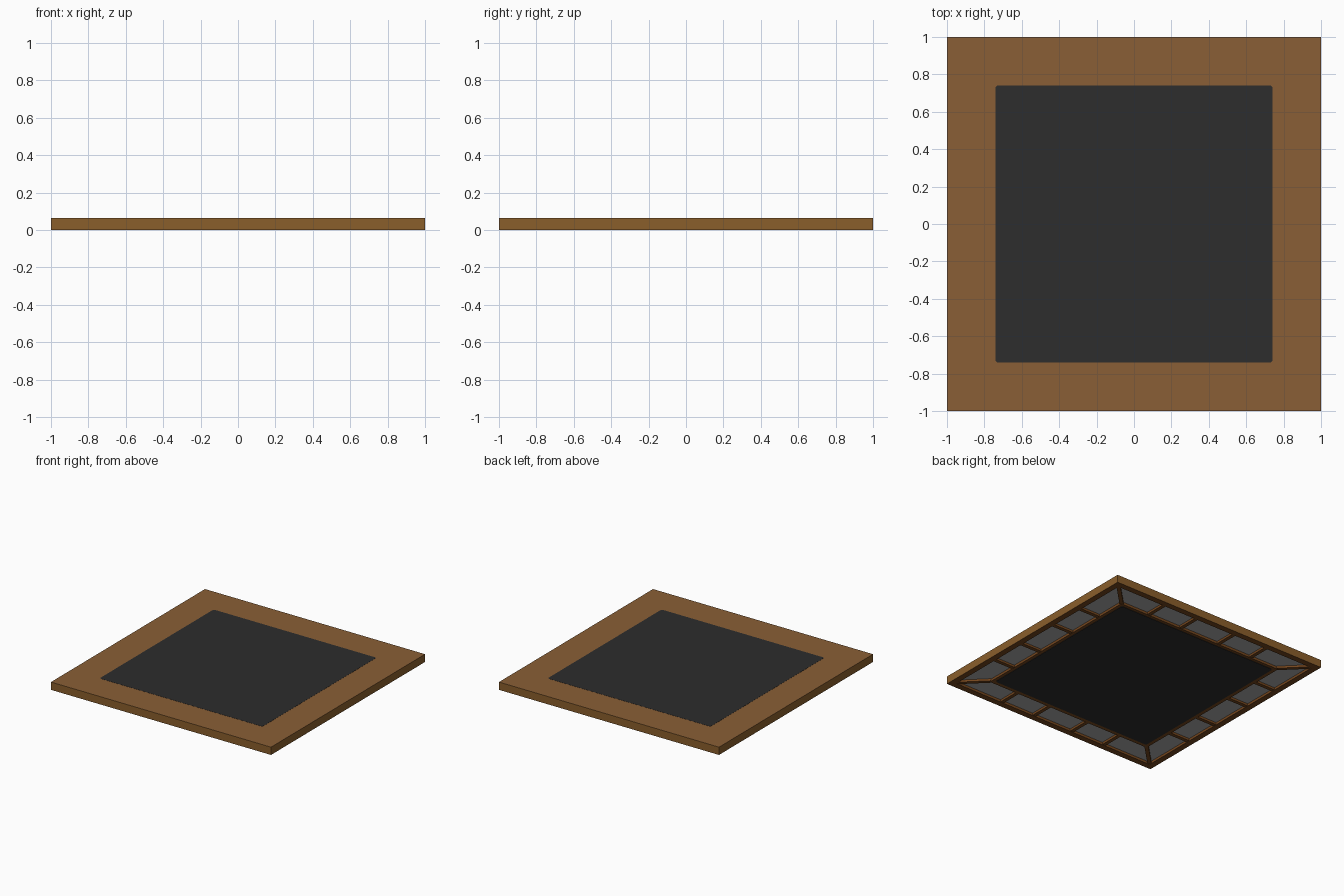
import bpy, bmesh, math
from mathutils import Matrix

cube = bpy.data.objects.get("Cube")
if cube:
    bpy.data.objects.remove(cube, do_unlink=True)


def material(name, hexcode):
    rgb = [int(hexcode[i:i + 2], 16) / 255 for i in (0, 2, 4)]
    lin = [c / 12.92 if c <= 0.04045 else ((c + 0.055) / 1.055) ** 2.4 for c in rgb]
    m = bpy.data.materials.new(name)
    m.use_nodes = True
    m.diffuse_color = (*lin, 1)
    m.node_tree.nodes["Principled BSDF"].inputs["Base Color"].default_value = (*lin, 1)
    return m


TOP = material("wood_top", "8A5F36")
SIDE = material("wood_side", "8A5E2B")
UNDER = material("wood_underside", "74461E")
GREY = material("recess_grey", "A8A8A8")
DARK = material("panel_dark", "2D2D2D")


def add_object(name, bm, mats):
    bmesh.ops.recalc_face_normals(bm, faces=bm.faces[:])
    me = bpy.data.meshes.new(name)
    bm.to_mesh(me)
    bm.free()
    for m in mats:
        me.materials.append(m)
    ob = bpy.data.objects.new(name, me)
    bpy.context.collection.objects.link(ob)
    return ob


def box(bm, size, matrix):
    scale = Matrix.Diagonal((*size, 1))
    return bmesh.ops.create_cube(bm, size=1, matrix=matrix @ scale)["verts"]


H = 0.065           # overall height
RECESS = 0.02       # depth of the recesses underneath
R_OUT, R_IN = 0.95, 0.77

# Square frame: a cross-section swept round four mitred corners,
# each section segment paired with its material slot
section = [(1, 0, 1), (1, H - 0.001, 0), (0.73, H - 0.001, 2), (0.73, 0, 2),
           (R_IN, 0, 2), (R_IN, RECESS, 3), (R_OUT, RECESS, 2), (R_OUT, 0, 2)]
bm = bmesh.new()
corners = [(1, 1), (-1, 1), (-1, -1), (1, -1)]
rings = [[bm.verts.new((sx * r, sy * r, z)) for r, z, _ in section] for sx, sy in corners]
n = len(section)
for c in range(4):
    a, b = rings[c], rings[(c + 1) % 4]
    for i in range(n):
        j = (i + 1) % n
        f = bm.faces.new((a[i], b[i], b[j], a[j]))
        f.material_index = section[i][2]
add_object("frame", bm, [TOP, SIDE, UNDER, GREY])

# Ribs under the frame: four straight ones per side and a diagonal per corner
bm = bmesh.new()
mid = (R_OUT + R_IN) / 2
rib_z = (0.002 + RECESS + 0.005) / 2
rib_h = RECESS + 0.003
for k in range(4):
    turn = Matrix.Rotation(k * math.pi / 2, 4, "Z")
    for x in (-0.5, -0.185, 0.185, 0.5):
        box(bm, (0.03, R_OUT - R_IN + 0.01, rib_h),
            turn @ Matrix.Translation((x, mid, rib_z)))
    box(bm, ((R_OUT - R_IN) * math.sqrt(2) + 0.02, 0.03, rib_h),
        turn @ Matrix.Translation((mid, mid, rib_z)) @ Matrix.Rotation(math.pi / 4, 4, "Z"))
add_object("underside_ribs", bm, [UNDER])

# Dark centre panel with slightly rounded corners
bm = bmesh.new()
box(bm, (1.48, 1.48, H), Matrix.Translation((0, 0, H / 2)))
upright = [e for e in bm.edges if abs(e.verts[0].co.z - e.verts[1].co.z) > 0.01]
bmesh.ops.bevel(bm, geom=upright, offset=0.012, segments=3, profile=0.5, affect="EDGES")
# Lift the underside a hair so it sits just inside the inner rim
for v in bm.verts:
    if v.co.z < 0.01:
        v.co.z = -0.0
panel = add_object("centre_panel", bm, [DARK])
for v in panel.data.vertices:
    if v.co.z < 0.01:
        v.co.z = 0.0

# The inner rim starts at the panel edge, so trim its hidden lip upward
frame = bpy.data.objects["frame"]
for v in frame.data.vertices:
    if max(abs(v.co.x), abs(v.co.y)) < 0.735 and v.co.z < 0.01:
        v.co.z = 0.004
